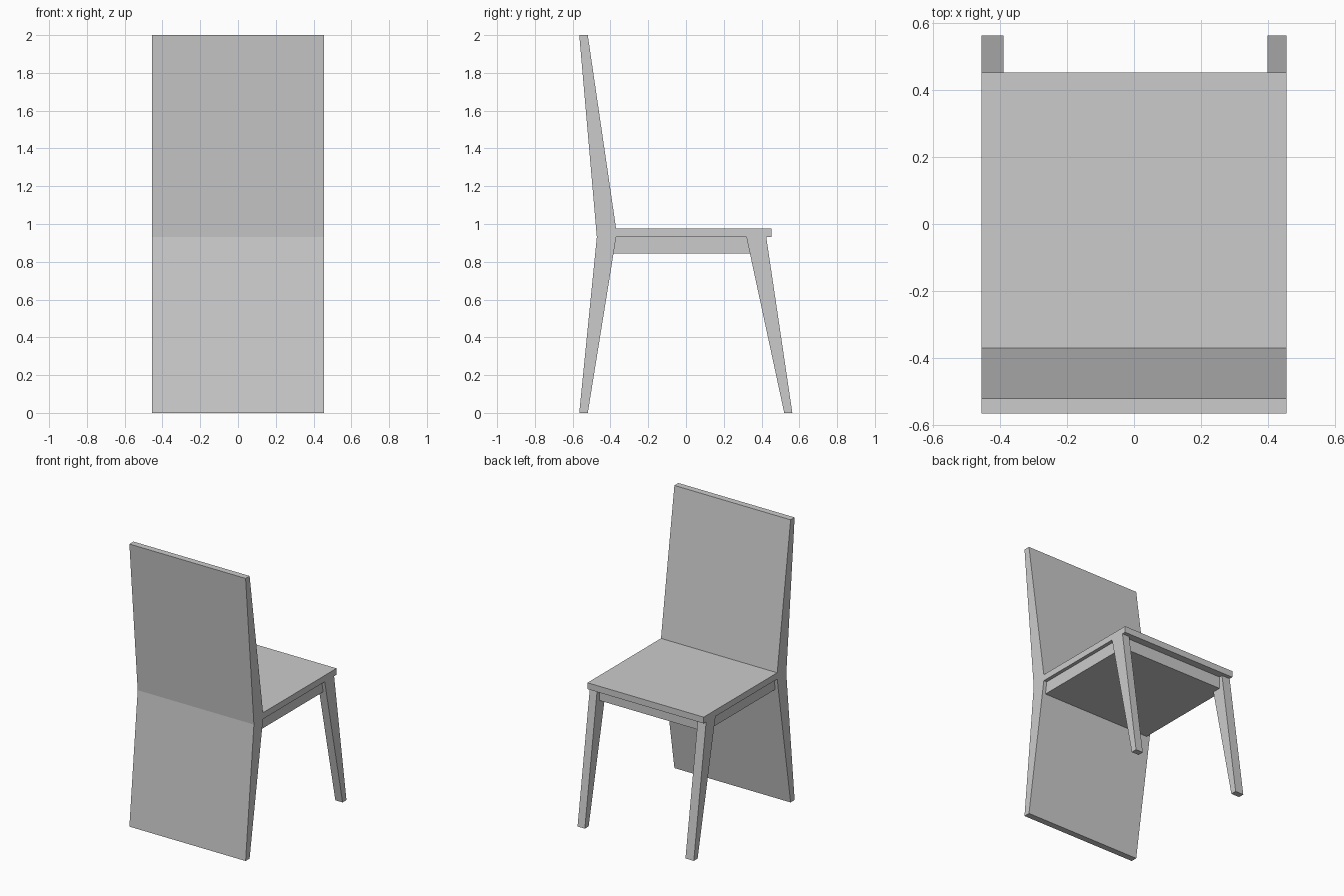
import bpy
import bmesh

cube = bpy.data.objects.get("Cube")
if cube:
    bpy.data.objects.remove(cube, do_unlink=True)

grey = bpy.data.materials.new("plain_grey")
grey.use_nodes = True
colour = (0.6, 0.6, 0.6, 1)
grey.diffuse_color = colour
grey.node_tree.nodes["Principled BSDF"].inputs["Base Color"].default_value = colour


def extrude_profile(name, profile, x0, x1):
    """Sweep a side profile of (y, z) points from x0 to x1."""
    bm = bmesh.new()
    face = bm.faces.new([bm.verts.new((x0, y, z)) for y, z in profile])
    swept = bmesh.ops.extrude_face_region(bm, geom=[face])["geom"]
    verts = [v for v in swept if isinstance(v, bmesh.types.BMVert)]
    bmesh.ops.translate(bm, verts=verts, vec=(x1 - x0, 0, 0))
    bmesh.ops.recalc_face_normals(bm, faces=bm.faces)
    mesh = bpy.data.meshes.new(name)
    bm.to_mesh(mesh)
    bm.free()
    mesh.materials.append(grey)
    obj = bpy.data.objects.new(name, mesh)
    bpy.context.collection.objects.link(obj)
    return obj


def rectangle(y0, y1, z0, z1):
    return [(y0, z0), (y1, z0), (y1, z1), (y0, z1)]


HALF = 0.455
SEAT_BOTTOM, SEAT_TOP = 0.93, 0.975

# Full-width bent panel: backrest above, support below
back_profile = [(-0.565, 0), (-0.52, 0), (-0.37, SEAT_BOTTOM), (-0.37, SEAT_TOP),
                (-0.52, 2), (-0.565, 2), (-0.472, SEAT_BOTTOM)]
extrude_profile("back_panel", back_profile, -HALF, HALF)

# Seat board and the recessed block under it
extrude_profile("seat", rectangle(-0.37, 0.452, SEAT_BOTTOM, SEAT_TOP), -HALF, HALF)
extrude_profile("seat_apron", rectangle(-0.39, 0.40, 0.845, SEAT_BOTTOM), -0.43, 0.43)

# Splayed, tapered legs
leg_profile = [(0.52, 0), (0.563, 0), (0.425, SEAT_BOTTOM), (0.32, SEAT_BOTTOM)]
extrude_profile("right_leg", leg_profile, -HALF, -0.39)
extrude_profile("left_leg", leg_profile, 0.398, HALF)
